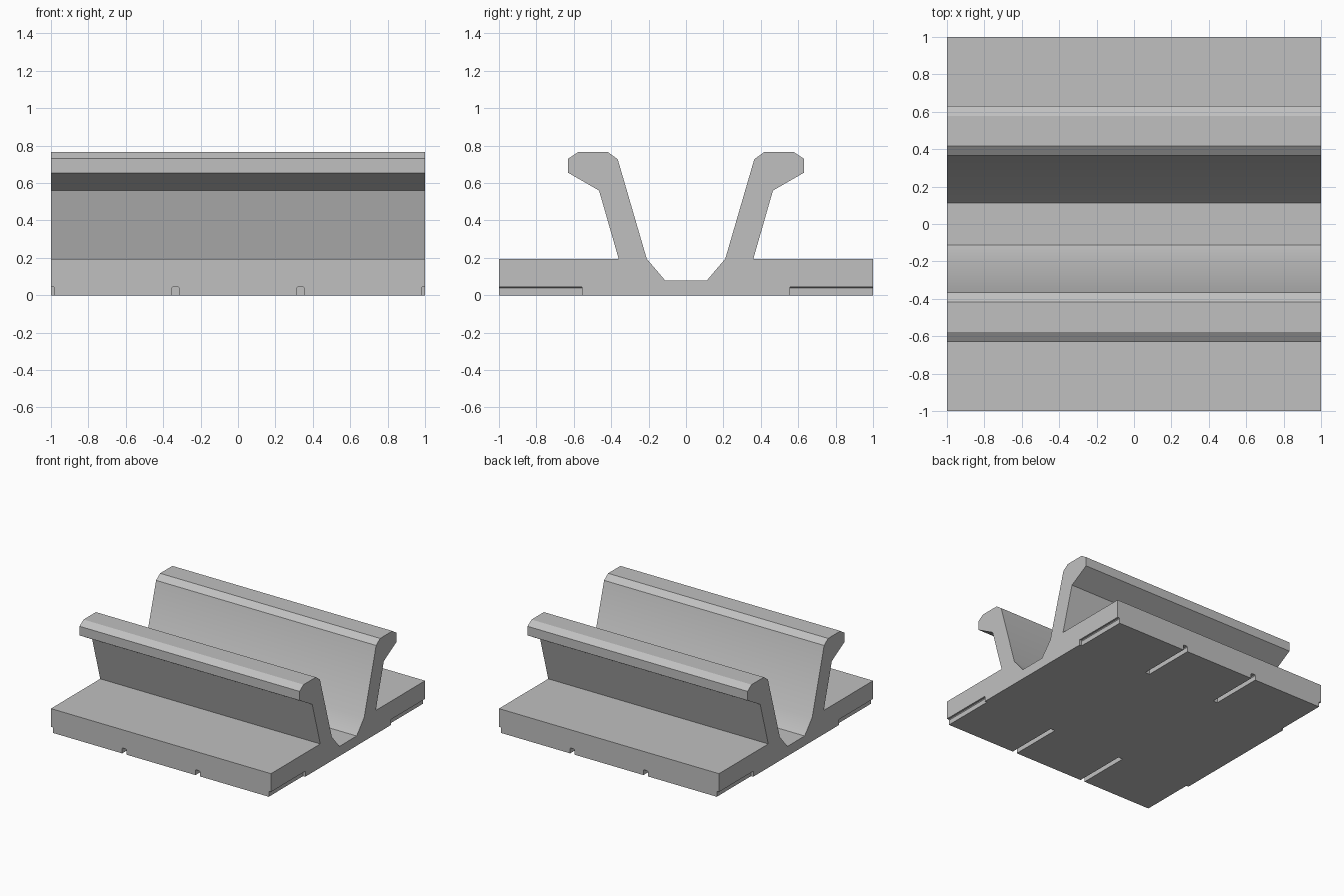
import bpy, bmesh

cube = bpy.data.objects.get("Cube")
if cube:
    bpy.data.objects.remove(cube, do_unlink=True)

grey = bpy.data.materials.new("plain_grey")
grey.use_nodes = True
colour = (0.53, 0.53, 0.53, 1)
grey.diffuse_color = colour
grey.node_tree.nodes["Principled BSDF"].inputs["Base Color"].default_value = colour


def extrude_profile(name, points, plane, start, length):
    """Extrude a closed profile along x (points are y, z) or y (points are x, z)."""
    bm = bmesh.new()
    if plane == "yz":
        verts = [bm.verts.new((start, a, b)) for a, b in points]
        move = (length, 0, 0)
    else:
        verts = [bm.verts.new((a, start, b)) for a, b in points]
        move = (0, length, 0)
    face = bm.faces.new(verts)
    result = bmesh.ops.extrude_face_region(bm, geom=[face], use_keep_orig=True)
    moved = [g for g in result["geom"] if isinstance(g, bmesh.types.BMVert)]
    bmesh.ops.translate(bm, vec=move, verts=moved)
    bmesh.ops.recalc_face_normals(bm, faces=bm.faces)
    mesh = bpy.data.meshes.new(name)
    bm.to_mesh(mesh)
    bm.free()
    mesh.materials.append(grey)
    obj = bpy.data.objects.new(name, mesh)
    bpy.context.collection.objects.link(obj)
    return obj


# Base plate with two flared, hooked walls and a trough between them
half = [(1, 0), (1, 0.195), (0.36, 0.195), (0.465, 0.56), (0.63, 0.655),
        (0.63, 0.73), (0.577, 0.765), (0.417, 0.765), (0.365, 0.727),
        (0.21, 0.195), (0.112, 0.08)]
profile = half + [(-y, z) for y, z in reversed(half)]
rail = extrude_profile("channel_rail", profile, "yz", -1, 2)

# Slots in the underside, reaching in from the front and back edges
w, h, c = 0.02, 0.045, 0.006
slot = [(-w, -0.1), (w, -0.1), (w, h - c), (w - c, h), (c - w, h), (-w, h - c)]
cutters = []
for i in range(4):
    x = -1 + i * 2 / 3
    points = [(x + px, pz) for px, pz in slot]
    for start in (-1.1, 0.555):
        cutter = extrude_profile("slot_cutter", points, "xz", start, 0.545)
        cutter.hide_render = True
        mod = rail.modifiers.new("slot", "BOOLEAN")
        mod.operation = "DIFFERENCE"
        mod.solver = "EXACT"
        mod.object = cutter
        cutters.append(cutter)

bpy.ops.object.select_all(action="DESELECT")
rail.select_set(True)
bpy.context.view_layer.objects.active = rail
for mod in list(rail.modifiers):
    bpy.ops.object.modifier_apply(modifier=mod.name)
for cutter in cutters:
    bpy.data.objects.remove(cutter, do_unlink=True)

# Soften the shallow bends of the trough, keep the rest crisp
bpy.ops.object.shade_smooth_by_angle(angle=0.52)
